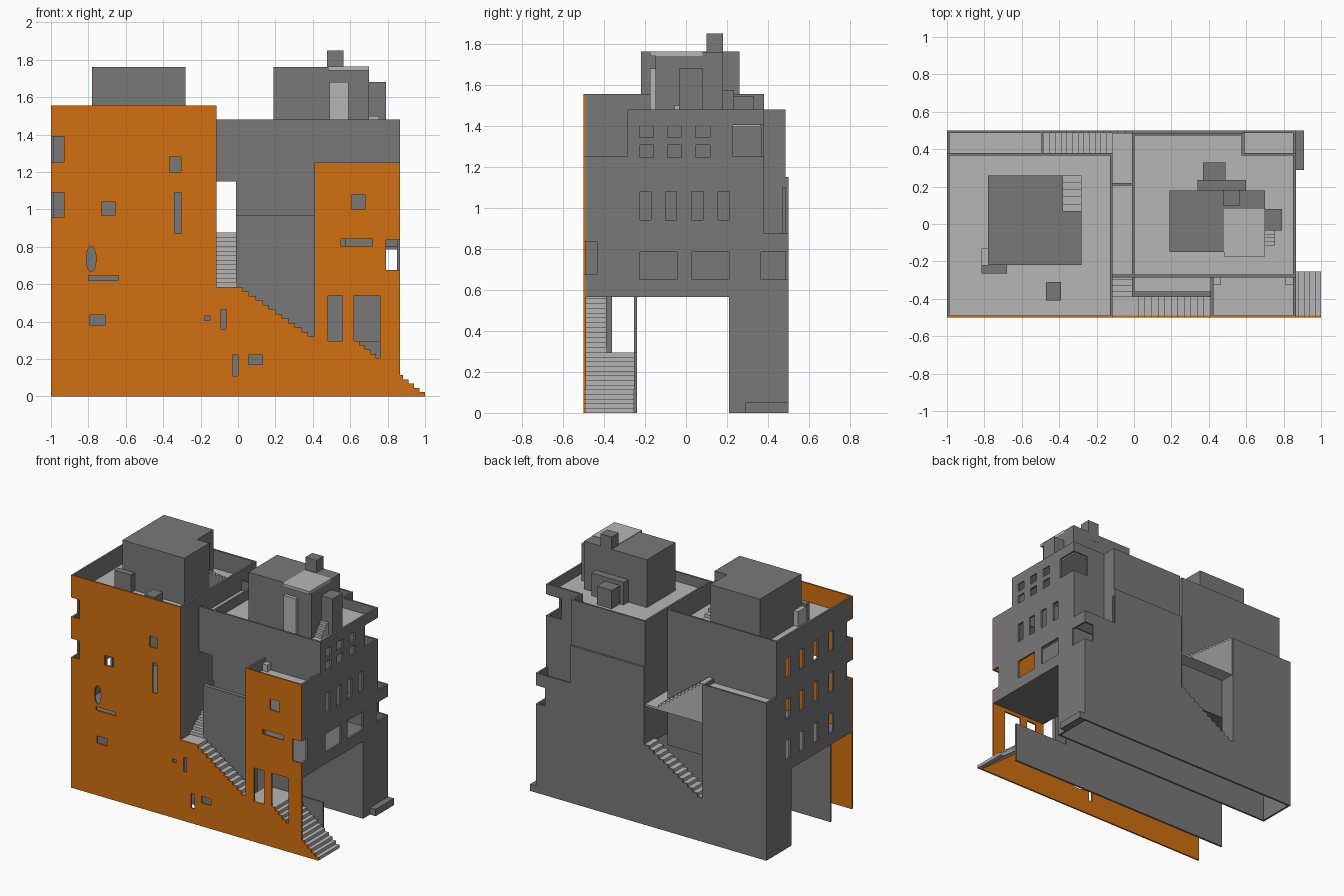
import bpy, bmesh, math

if "Cube" in bpy.data.objects:
    bpy.data.objects.remove(bpy.data.objects["Cube"])

def material(name, c):
    m = bpy.data.materials.new(name)
    m.diffuse_color = (*c, 1)
    m.use_nodes = True
    m.node_tree.nodes["Principled BSDF"].inputs["Base Color"].default_value = m.diffuse_color
    return m

ORANGE = material("orange facade", (0.64, 0.16, 0.005))
GRAY = material("dark gray", (0.19, 0.19, 0.19))
LIGHT = material("light gray", (0.47, 0.47, 0.47))

def prism(name, pts, axis, a, b, mat=GRAY):
    """Extrude a 2D profile along an axis: y uses (x,z), x uses (y,z), z uses (x,y)."""
    put = {'x': lambda u, v, w: (w, u, v), 'y': lambda u, v, w: (u, w, v),
           'z': lambda u, v, w: (u, v, w)}[axis]
    bm = bmesh.new()
    lo = [bm.verts.new(put(u, v, a)) for u, v in pts]
    hi = [bm.verts.new(put(u, v, b)) for u, v in pts]
    bm.faces.new(lo)
    bm.faces.new(hi)
    n = len(pts)
    for i in range(n):
        j = (i + 1) % n
        bm.faces.new((lo[i], lo[j], hi[j], hi[i]))
    bmesh.ops.recalc_face_normals(bm, faces=bm.faces)
    me = bpy.data.meshes.new(name)
    bm.to_mesh(me)
    bm.free()
    me.materials.append(mat)
    ob = bpy.data.objects.new(name, me)
    bpy.context.collection.objects.link(ob)
    return ob

def box(name, x0, x1, y0, y1, z0, z1, mat=GRAY):
    return prism(name, [(x0, y0), (x1, y0), (x1, y1), (x0, y1)], 'z', z0, z1, mat)

def steps(u0, u1, z0, z1, n):
    """Sawtooth outline climbing from (u0,z0) to (u1,z1)."""
    out = []
    for k in range(n):
        z = z0 + (z1 - z0) * (k + 1) / n
        out += [(u0 + (u1 - u0) * k / n, z), (u0 + (u1 - u0) * (k + 1) / n, z)]
    return out

def cut(ob, cutters):
    """Boolean the cutters out of a wall, then bake and remove them."""
    for c in cutters:
        c.hide_render = True
        m = ob.modifiers.new("opening", 'BOOLEAN')
        m.operation, m.solver, m.object = 'DIFFERENCE', 'EXACT', c
    bpy.context.view_layer.update()
    dg = bpy.context.evaluated_depsgraph_get()
    me = bpy.data.meshes.new_from_object(ob.evaluated_get(dg))
    ob.modifiers.clear()
    ob.data = me
    for c in cutters:
        bpy.data.objects.remove(c)

def corner(k):
    """Corner windows shared by two walls."""
    return [box("cutter", *c) for c in {
        'front_left': [(-1.1, -.93, -.6, -.43, 1.25, 1.39), (-1.1, -.93, -.6, -.43, .955, 1.09)],
        'front_right': [(.79, .95, -.6, -.435, .675, .835)],
        'back_right': [(.79, .95, .365, .6, .65, .785)],
        'upper_right': [(.74, .95, .23, .42, 1.25, 1.405)]}[k]]

T = .014
low = steps(1, .62, 0, .295, 13)
mid = steps(.41, -.01, .295, .585, 12)
back_low = steps(-.48, -.01, .295, .585, 12)

# Orange front facade
front = prism("front_facade",
              [(-1, 0), (1, 0)] + [(max(x, .865), z) for x, z in low[:10]] +
              [(.865, 1.25), (.41, 1.25)] + mid + [(-.115, .585), (-.115, 1.555), (-1, 1.555)],
              'y', -.5, -.488, ORANGE)
holes = [(-.365, -.305, 1.2, 1.28), (-.34, -.305, .87, 1.09), (-.73, -.655, .97, 1.04),
         (-.8, -.64, .62, .645), (-.79, -.71, .38, .435), (-.18, -.15, .405, .43),
         (-.09, -.065, .36, .465), (-.03, 0, .11, .22), (.055, .13, .17, .22),
         (.61, .68, 1.0, 1.08), (.55, .72, .805, .84), (.48, .56, .295, .54)]
cs = [box("cutter", a, b, -.6, -.45, c, d) for a, b, c, d in holes]
cs.append(prism("cutter", [(-.785 + .026 * math.cos(t * math.pi / 10),
                            .735 + .068 * math.sin(t * math.pi / 10)) for t in range(20)],
                'y', -.6, -.45))
cs.append(prism("cutter", [(.76, .54)] + [(min(x, .76), z) for x, z in low if z > .2] + [(.62, .54)],
                'y', -.6, -.45))
cut(front, cs + corner('front_left') + corner('front_right'))

# Left block side wall with window grid
left = prism("left_side_wall", [(-.488, .565), (.21, .565), (.21, 0), (.486, 0), (.486, 1.15),
                                (.38, 1.15), (.38, 1.555), (-.488, 1.555)], 'x', -1, -1 + T)
cut(left, [box("cutter", -1.1, -.9, y - .027, y + .027, z, z + .14)
           for y in (.25, .09, -.07, -.25) for z in (.65, .95, 1.25)] + corner('front_left'))
box("left_block_inner_wall", -.115 - T, -.115, -.488, .38, .565, 1.555)
box("left_block_back_wall", -1 + T, -.115 - T, .38 - T, .38, .565, 1.555)

# Right block side wall with windows
right = prism("right_side_wall", [(-.488, .565), (.21, .565), (.21, 0), (.486, 0), (.486, .875),
                                  (.38, .875), (.38, 1.48), (-.285, 1.48), (-.285, 1.25),
                                  (-.488, 1.25)], 'x', .865 - T, .865)
wins = [(-.225, -.045, .65, .785), (.03, .21, .65, .785)]
wins += [(y, y + .054, .94, 1.08) for y in (-.225, -.1, .028, .155)]
wins += [(y, y + .067, z, z + .06) for y in (-.225, -.09, .05) for z in (1.247, 1.343)]
cut(right, [box("cutter", .8, .95, *w) for w in wins]
    + corner('front_right') + corner('back_right') + corner('upper_right'))

# Remaining right block walls
prism("right_block_front_wall", [(-.115, 1.15), (-.01, 1.15), (-.01, .565), (.41, .565),
                                 (.41, 1.15), (.865 - T, 1.15), (.865 - T, 1.48), (-.115, 1.48)],
      'y', -.285, -.285 + T)
box("right_block_inner_wall", -.01, -.01 + T, -.285 + T, .486, .565, 1.48)
box("right_block_back_wall", -.01 + T, .59, .486 - T, .486, 1.1, 1.48)
box("corner_recess_side", .59 - T, .59, .38 - T, .486 - T, .8, 1.48)
cut(box("corner_recess_back", .59, .865 - T, .38 - T, .38, .8, 1.48), corner('upper_right'))
box("corner_balcony_floor", .59, .865 - T, .38, .486, .80, .815, LIGHT)
box("tower_left_wall", .41, .41 + T, -.488, -.285, .565, 1.25)

# Back wall with stepped opening
back = prism("back_wall", [(-1, 0), (.865, 0), (.865, .875), (.59, .875), (.59, 1.15), (-.01, 1.15)]
             + back_low[::-1] + [(-.48, 1.15), (-1, 1.15)], 'y', .486, .5)
cut(back, corner('back_right'))

# Ground level passage walls
prism("passage_wall", [(-1, 0), (.865, 0), (.865, .295), (.41, .295), (.41, .565), (-1, .565)],
      'y', -.254, -.24)
box("rear_room_wall", -1 + T, .865 - T, .21, .21 + T, 0, .565)
box("bench", .865, .91, .29, .5, 0, .05)

# Floor slabs
box("left_floor", -1 + T, -.115, -.488, .38, .565, .58)
box("right_floor", -.01, .865 - T, -.285, .38, .565, .58)
box("tower_floor", .41, .865 - T, -.488, -.285, .565, .58)

# Front terrace beside the stairs
box("terrace_front_wall", -.01, .41, -.39, -.36, .295, .97)
box("terrace_side_wall", -.01, -.01 + T, -.36, -.285, .565, .97)
box("terrace_floor", -.01 + T, .41, -.36, -.285, .88, .9, LIGHT)

# Stairs winding round the building
prism("entry_stairs", [(1, 0)] + low + [(.62, .27), (.97, 0)], 'y', -.488, -.254, LIGHT)
box("entry_landing", .41, .62, -.488, -.254, .275, .295, LIGHT)
prism("front_stairs", [(.41, .28)] + mid + [(-.01, .56), (.39, .28)], 'y', -.488, -.39, LIGHT)
box("front_landing", -.115, -.01, -.488, -.39, .565, .585, LIGHT)
prism("passage_stairs", [(-.39, .565)] + steps(-.39, -.03, .585, .875, 12)
      + [(.486, .875), (.486, .86), (-.03, .86)], 'x', -.115, -.01, LIGHT)
prism("upper_back_stairs", [(-.115, .862)] + steps(-.115, -.48, .875, 1.15, 12) + [(-.48, .862)],
      'y', .38, .488, LIGHT)
prism("lower_back_stairs", [(-.48, .27)] + back_low + [(-.01, .56)], 'y', .38, .486, LIGHT)
box("back_terrace_wall", -.48 - T, -.48, .38, .486, .27, 1.15)
box("back_terrace_floor", -1 + T, -.48 - T, .38, .486, 1.1, 1.12, LIGHT)

# Bridge between the blocks
box("bridge_underside", -.115, -.01, -.285 + T, .205, 1.15, 1.165)
box("bridge_back_wall", -.115, -.01, .205, .219, 1.15, 1.48)
box("bridge_roof", -.115, -.01, -.285 + T, .205, 1.395, 1.41, LIGHT)

# Roof decks
box("left_roof", -1 + T, -.115 - T, -.488, .38 - T, 1.405, 1.42, LIGHT)
box("right_roof", -.01 + T, .865 - T, -.285 + T, .38 - T, 1.41 - .015, 1.41, LIGHT)
box("right_roof_rear", -.01 + T, .59 - T, .38 - T, .486 - T, 1.395, 1.41, LIGHT)
box("tower_roof", .41 + T, .865 - T, -.488, -.285, 1.155, 1.17, LIGHT)
box("tower_roof_block_left", .424, .465, -.325, -.285, 1.17, 1.22, LIGHT)
box("tower_roof_block_right", .81, .851, -.325, -.285, 1.17, 1.22, LIGHT)

# Left rooftop house, with steps in its notch
prism("left_roof_house", [(-.78, -.22), (-.28, -.22), (-.28, .07), (-.38, .07), (-.38, .26),
                          (-.78, .26)], 'z', 1.42, 1.762)
prism("left_roof_steps", [(.26, 1.42)] + steps(.26, .07, 1.42, 1.54, 5) + [(.07, 1.42)],
      'x', -.38, -.28, LIGHT)
box("left_roof_porch", -.815, -.68, -.265, -.22, 1.42, 1.55)
box("left_roof_door", -.815, -.78, -.22, -.13, 1.42, 1.53, LIGHT)
box("left_roof_vent", -.47, -.39, -.41, -.31, 1.42, 1.52)

# Right rooftop house, chimney and additions
box("right_roof_house", .19, .70, -.15, .18, 1.41, 1.76)
box("right_house_canopy", .48, .701, -.175, .08, 1.742, 1.763, LIGHT)
box("right_house_door", .49, .59, -.175, -.15, 1.41, 1.68, LIGHT)
box("chimney", .475, .565, .1, .181, 1.7, 1.85)
box("right_house_closet", .70, .79, -.035, .08, 1.41, 1.68)
prism("right_house_steps", [(-.115, 1.41)] + steps(-.115, -.035, 1.41, 1.5, 4) + [(-.035, 1.41)],
      'x', .70, .755, LIGHT)
box("right_house_rear_bay", .34, .6, .18, .235, 1.41, 1.575)
box("right_house_rear_box", .37, .49, .235, .33, 1.41, 1.545)
